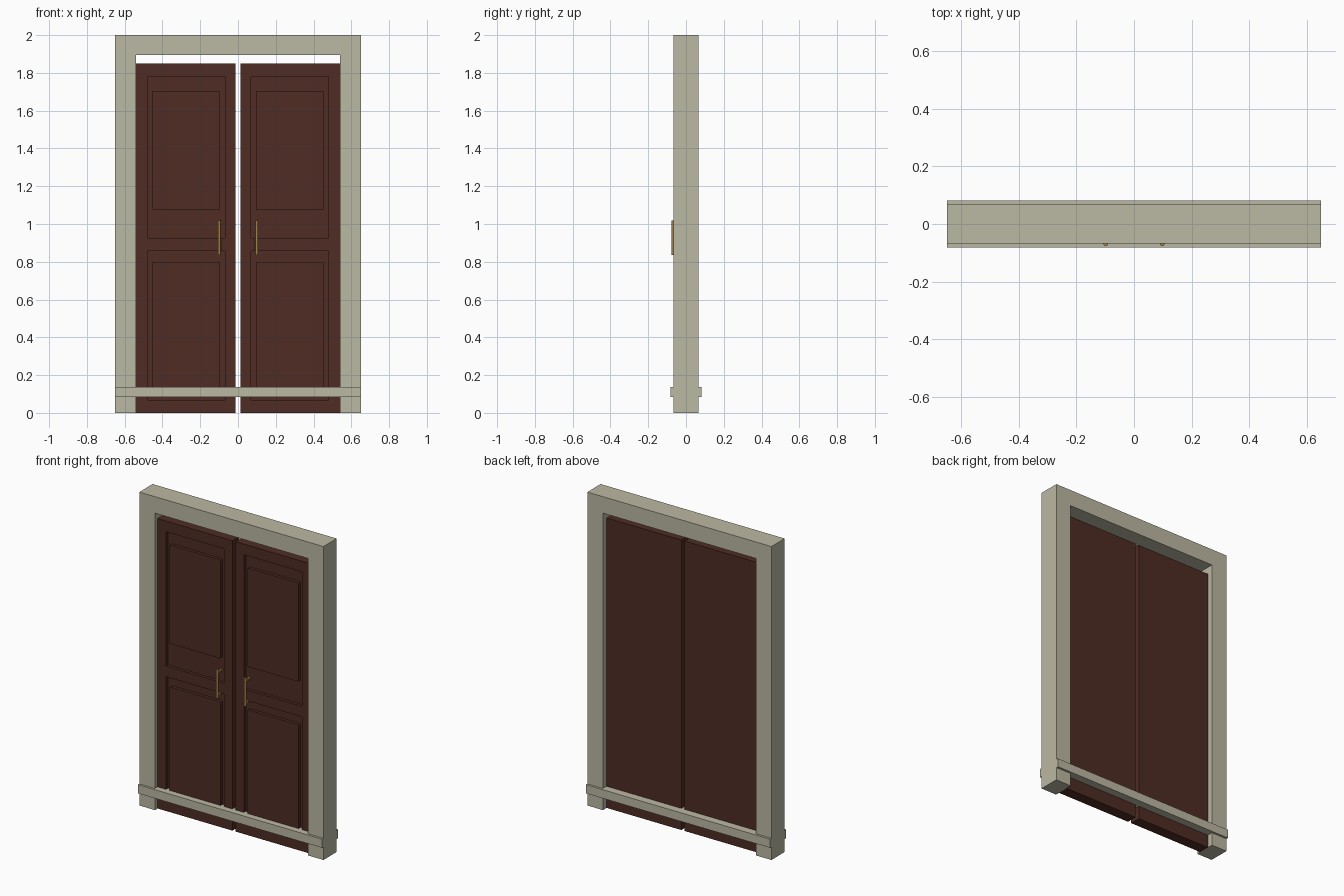
import bpy, bmesh
from mathutils import Matrix, Vector

if "Cube" in bpy.data.objects:
    bpy.data.objects.remove(bpy.data.objects["Cube"])


def material(name, rgb):
    m = bpy.data.materials.new(name)
    m.diffuse_color = (*rgb, 1)
    m.use_nodes = True
    m.node_tree.nodes["Principled BSDF"].inputs["Base Color"].default_value = m.diffuse_color
    return m


STONE = material("pale_stone", (0.50, 0.48, 0.37))
WOOD = material("dark_brown_wood", (0.078, 0.025, 0.017))
BRASS = material("brass", (0.36, 0.22, 0.06))


def finish(name, bm, mat):
    mesh = bpy.data.meshes.new(name)
    bm.to_mesh(mesh)
    bm.free()
    mesh.materials.append(mat)
    obj = bpy.data.objects.new(name, mesh)
    bpy.context.collection.objects.link(obj)
    return obj


def box(name, x, y, z, mat, bevel=0):
    """Box from (low, high) ranges; the bevel rounds the corners seen from the front."""
    bm = bmesh.new()
    size = Vector((x[1] - x[0], y[1] - y[0], z[1] - z[0]))
    mid = Vector((x[0] + x[1], y[0] + y[1], z[0] + z[1])) / 2
    bmesh.ops.create_cube(bm, size=1, matrix=Matrix.Translation(mid) @ Matrix.Diagonal((*size, 1)))
    if bevel:
        edges = [e for e in bm.edges
                 if abs((e.verts[0].co - e.verts[1].co).normalized().y) > 0.9]
        bmesh.ops.bevel(bm, geom=edges, offset=bevel, segments=2, profile=0.5, affect='EDGES')
    return finish(name, bm, mat)


def rod(name, x, y, z0, z1, radius, mat):
    bm = bmesh.new()
    bmesh.ops.create_cone(bm, cap_ends=True, segments=16, radius1=radius, radius2=radius,
                          depth=z1 - z0, matrix=Matrix.Translation((x, y, (z0 + z1) / 2)))
    obj = finish(name, bm, mat)
    bpy.context.view_layer.objects.active = obj
    obj.select_set(True)
    bpy.ops.object.shade_smooth_by_angle()
    obj.select_set(False)


# Stone surround
DEPTH = (-0.067, 0.067)
box("lintel", (-0.54, 0.54), DEPTH, (1.895, 2.0), STONE)
box("cross_sill", (-0.65, 0.65), (-0.081, 0.081), (0.083, 0.138), STONE)

FRONT, FIELD, BACK = -0.04, -0.02, 0.03

for side, s in (("left", -1), ("right", 1)):
    def span(a, b):
        return tuple(sorted((s * a, s * b)))

    box(side + "_post", span(0.54, 0.65), DEPTH, (0, 2.0), STONE)

    # Door leaf: backing board, stiles and rails
    box(side + "_door_board", span(0.012, 0.54), (FIELD, BACK), (0, 1.85), WOOD)
    box(side + "_inner_stile", span(0.012, 0.07), (FRONT, FIELD), (0, 1.85), WOOD)
    box(side + "_outer_stile", span(0.48, 0.54), (FRONT, FIELD), (0, 1.85), WOOD)
    for part, z in (("bottom", (0, 0.067)), ("middle", (0.857, 0.925)), ("top", (1.782, 1.85))):
        box(f"{side}_{part}_rail", span(0.07, 0.48), (FRONT, FIELD), z, WOOD)

    # Raised panels
    for part, z in (("lower", (0.125, 0.80)), ("upper", (1.075, 1.705))):
        box(f"{side}_{part}_panel", span(0.094, 0.456), (FRONT, FIELD), z, WOOD, 0.008)

    # Pull handle on two standoffs
    rod(side + "_handle", s * 0.099, -0.069, 0.835, 1.018, 0.008, BRASS)
    for part, z in (("lower", 0.855), ("upper", 0.998)):
        box(f"{side}_{part}_handle_mount", span(0.093, 0.105), (-0.069, FIELD),
            (z - 0.006, z + 0.006), BRASS)
